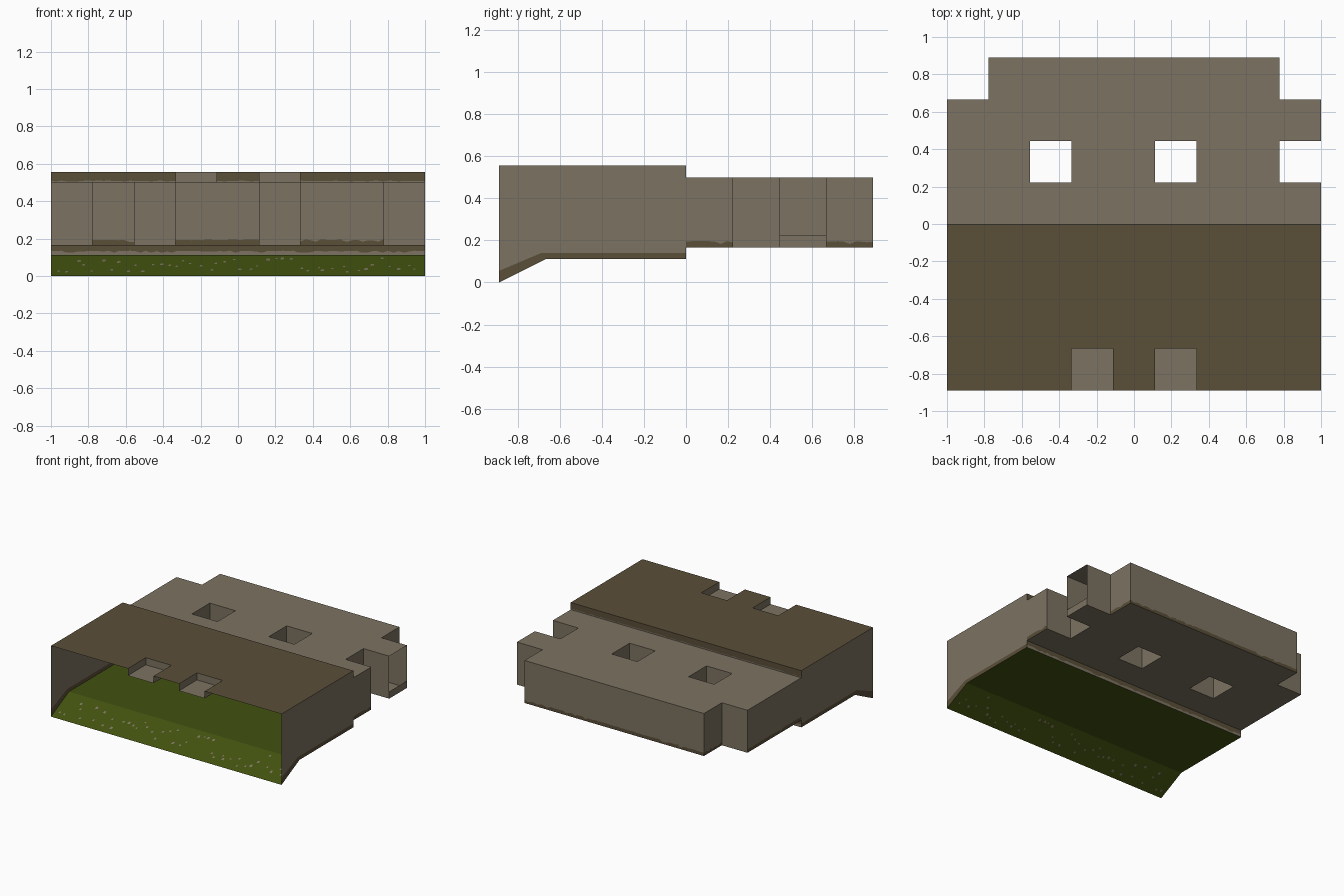
import bpy, random
from mathutils import Vector

if "Cube" in bpy.data.objects:
    bpy.data.objects.remove(bpy.data.objects["Cube"])

random.seed(4)
C = 2 / 9                 # size of one grid cell
TOP, LID, BASE, GRASS = 5 / 9 * 1.0, 0.5, 1.5 / 9, 1 / 9
Y0 = -4 * C


def mat(name, rgb):
    m = bpy.data.materials.new(name)
    m.diffuse_color = (*rgb, 1)
    m.use_nodes = True
    m.node_tree.nodes["Principled BSDF"].inputs["Base Color"].default_value = m.diffuse_color
    return m


MATS = [mat("stone", (0.200, 0.171, 0.122)),
        mat("dirt", (0.103, 0.077, 0.040)),
        mat("grass", (0.054, 0.084, 0.005))]
STONE, DIRT, TURF = 0, 1, 2


class Part:
    """Collects flat faces and turns them into one object."""
    def __init__(self, name):
        self.name, self.v, self.f, self.m = name, [], [], []

    def face(self, pts, m):
        n = len(self.v)
        self.v += [tuple(p) for p in pts]
        self.f.append(list(range(n, n + len(pts))))
        self.m.append(m)

    def wall(self, a, b, z0, z1, low=STONE, high=STONE, h=0.0):
        """Upright wall from a to b, optional ragged band of another colour at its foot."""
        if not h:
            self.face([(*a, z0), (*b, z0), (*b, z1), (*a, z1)], high)
            return
        a, b = Vector(a), Vector(b)
        n = max(2, round((b - a).length / 0.028))
        hs = [z0 + h * random.choice((0.6, 0.9, 1, 1, 1.1)) for _ in range(n + 1)]
        for i in range(n):
            p, q = a.lerp(b, i / n), a.lerp(b, (i + 1) / n)
            self.face([(*p, z0), (*q, z0), (*q, hs[i + 1]), (*p, hs[i])], low)
            self.face([(*p, hs[i]), (*q, hs[i + 1]), (*q, z1), (*p, z1)], high)

    def tile(self, i, j, y0, z, m, up=True):
        x, y = -1 + i * C, y0 + j * C
        pts = [(x, y, z), (x + C, y, z), (x + C, y + C, z), (x, y + C, z)]
        self.face(pts if up else pts[::-1], m)

    def build(self):
        me = bpy.data.meshes.new(self.name)
        me.from_pydata(self.v, [], self.f)
        for m in MATS:
            me.materials.append(m)
        for p, m in zip(me.polygons, self.m):
            p.material_index = m
        ob = bpy.data.objects.new(self.name, me)
        bpy.context.collection.objects.link(ob)
        bpy.context.view_layer.objects.active = ob
        ob.select_set(True)
        bpy.ops.object.mode_set(mode='EDIT')
        bpy.ops.mesh.select_all(action='SELECT')
        bpy.ops.mesh.remove_doubles(threshold=0.0005)
        bpy.ops.object.mode_set(mode='OBJECT')
        ob.select_set(False)


def borders(cells):
    """Yield cell, side direction and wall end points, outside to the right."""
    for i, j in sorted(cells):
        x, y = -1 + i * C, j * C
        for d, a, b in (((0, -1), (x, y), (x + C, y)),
                        ((1, 0), (x + C, y), (x + C, y + C)),
                        ((0, 1), (x + C, y + C), (x, y + C)),
                        ((-1, 0), (x, y + C), (x, y))):
            if (i + d[0], j + d[1]) not in cells:
                yield (i, j), d, a, b


# Front roof with two square pockets sunk into its front edge
roof, pockets = Part("front_roof"), Part("roof_pockets")
for i in range(9):
    for j in range(4):
        if j == 0 and i in (3, 5):
            x, y = -1 + i * C, Y0
            pockets.tile(i, 0, Y0, LID, STONE)
            pockets.wall((x, y + C), (x + C, y + C), LID, TOP)
            pockets.wall((x, y), (x, y + C), LID, TOP)
            pockets.wall((x + C, y + C), (x + C, y), LID, TOP)
        else:
            roof.tile(i, j, Y0, TOP, DIRT)
roof.build()
pockets.build()

# Front side walls with a dirt band along the sloping foot
sides = Part("front_side_walls")
foot = [(Y0, 0), (Y0 + C, GRASS), (0, GRASS)]
band = [(Y0, 0.055), (Y0 + C - 0.02, GRASS + 0.03), (0, GRASS + 0.03)]
for s in (1, -1):
    for pts, m in ((foot + band[::-1], DIRT),
                   (band + [(0, TOP), (Y0, TOP)], STONE)):
        sides.face([(s, y, z) for y, z in pts][::s], m)
sides.build()

# Grass floor: front slope and flat part
grass = Part("grass_floor")
for (ya, za), (yb, zb) in zip(foot, foot[1:]):
    grass.face([(-1, ya, za), (1, ya, za), (1, yb, zb), (-1, yb, zb)], TURF)
grass.build()

# Pebbles scattered over the slope, showing on both sides
pebbles = Part("pebbles")
for k in range(44):
    x = -0.95 + 1.9 * k / 43 + random.uniform(-0.015, 0.015)
    t, r = random.uniform(0.15, 0.85), random.uniform(0.006, 0.011)
    y, z = Y0 + t * C, t * GRASS
    for o in (0.0015, -0.0015):
        quad = [(x + dx * r, y + dy * r, z + dy * r / 2 + o)
                for dx, dy in ((-1, -1), (1, -0.7), (0.8, 1), (-0.7, 0.9))]
        pebbles.face(quad if o > 0 else quad[::-1], STONE)
pebbles.build()

# Steps where the tall front meets the lower back
steps = Part("middle_steps")
steps.wall((1, 0), (-1, 0), LID, TOP, STONE, DIRT, 0.009)
steps.wall((1, 0), (-1, 0), GRASS, BASE, STONE, DIRT, 0.022)
steps.build()

# Hollow back room: floor, ceiling and walls follow a cell plan with gaps
gaps = {(0, 3), (8, 3), (2, 1), (5, 1), (8, 1)}
cells = {(i, j) for i in range(9) for j in range(4)} - gaps
floor, ceiling = Part("back_floor"), Part("back_ceiling")
walls = Part("back_walls")
for i, j in sorted(cells):
    floor.tile(i, j, 0, BASE, STONE, up=False)
    ceiling.tile(i, j, 0, LID, STONE)
for cell, d, a, b in borders(cells):
    if cell[1] == 0 and d == (0, -1):
        continue                                   # open towards the front
    if cell == (8, 2) and d == (1, 0):
        walls.wall(a, b, BASE, BASE + C / 4)       # low sill of the side opening
        continue
    back = cell[1] == 3 and d != (0, -1)
    trim = back or cell in ((8, 0), (0, 0), (0, 1), (0, 2)) and d[0]
    walls.wall(a, b, BASE, LID, DIRT, STONE, 0.027 if trim else 0)
for p in (floor, ceiling, walls):
    p.build()
